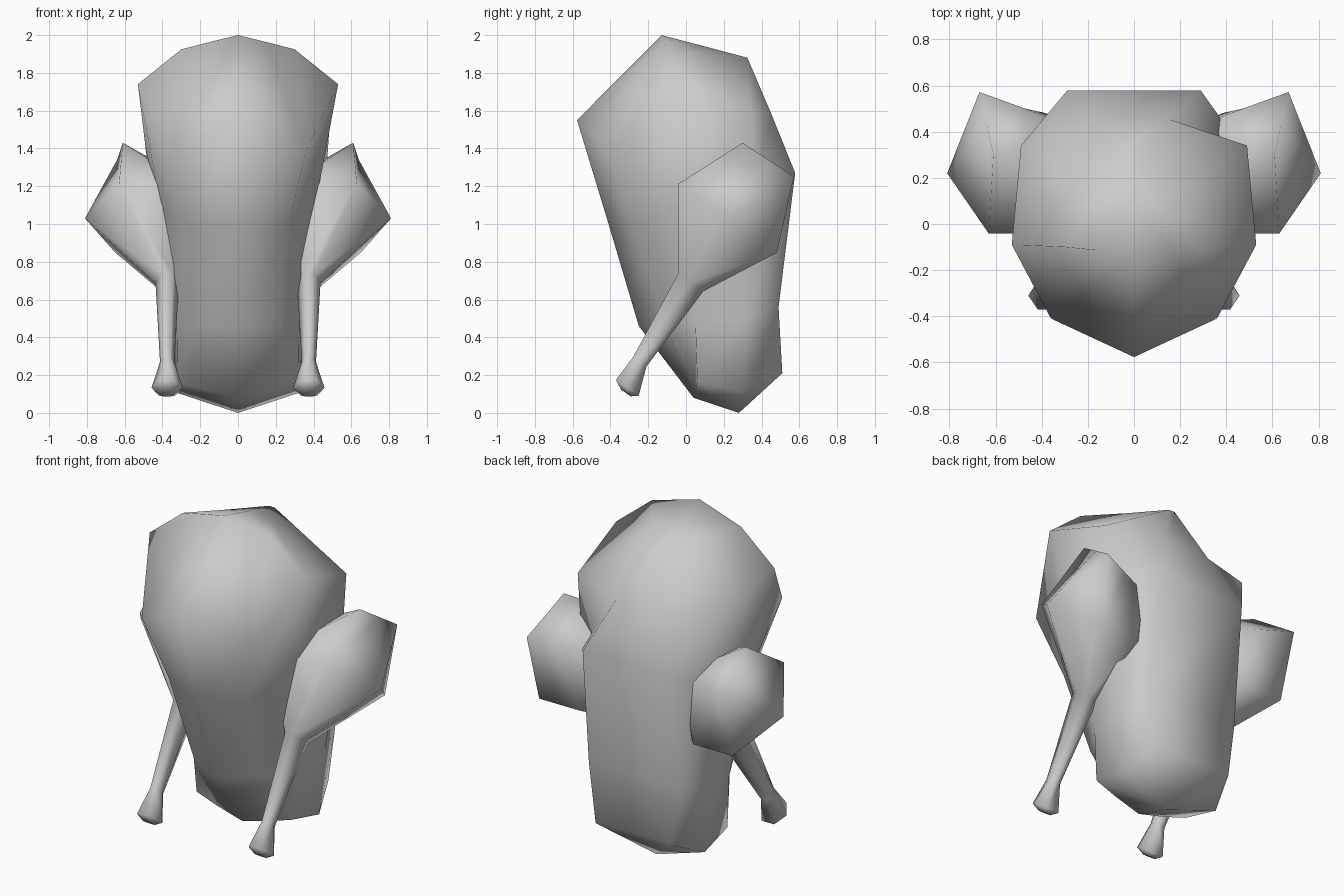
import bpy, math
from mathutils import Vector

if "Cube" in bpy.data.objects:
    bpy.data.objects.remove(bpy.data.objects["Cube"])


def loft(name, rings, start=None, end=None):
    """Skin closed rings of points; close ends with a pole point or a flat cap."""
    n = len(rings[0])
    verts = [p for r in rings for p in r]
    faces = []
    for i in range(len(rings) - 1):
        for j in range(n):
            k = (j + 1) % n
            faces.append((i*n + j, i*n + k, (i+1)*n + k, (i+1)*n + j))
    for pole, base in ((start, 0), (end, (len(rings) - 1) * n)):
        loop = [base + j for j in range(n)]
        if pole is None:
            faces.append(loop)
        else:
            verts.append(pole)
            faces += [(loop[j], loop[(j+1) % n], len(verts) - 1) for j in range(n)]
    mesh = bpy.data.meshes.new(name)
    mesh.from_pydata(verts, [], faces)
    ob = bpy.data.objects.new(name, mesh)
    bpy.context.collection.objects.link(ob)
    bpy.ops.object.select_all(action='DESELECT')
    ob.select_set(True)
    bpy.context.view_layer.objects.active = ob
    bpy.ops.object.mode_set(mode='EDIT')
    bpy.ops.mesh.select_all(action='SELECT')
    bpy.ops.mesh.normals_make_consistent(inside=False)
    bpy.ops.object.mode_set(mode='OBJECT')
    bpy.ops.object.shade_smooth()
    return ob


# Body: half sections (front centre, front side, side, back side, back)
half_rings = [
    [(0, .04, .08), (.17, .05, .12), (.32, .06, .165), (.335, .30, .11), (.25, .51, .21)],
    [(0, -.25, .46), (.22, -.11, .46), (.325, .05, .47), (.36, .32, .50), (.31, .49, .56)],
    [(0, -.41, 1.0), (.27, -.28, 1.0), (.41, -.02, 1.10), (.46, .34, 1.16), (.29, .578, 1.27)],
    [(0, -.577, 1.55), (.36, -.41, 1.39), (.53, -.09, 1.74), (.49, .34, 1.60), (.15, .455, 1.575)],
    [(0, -.13, 2.0), (.15, -.115, 1.963), (.30, -.10, 1.925), (.15, .115, 1.903), (.02, .325, 1.88)],
]
body_rings = [h + [(-x, y, z) for x, y, z in reversed(h[1:])] for h in half_rings]
loft("roast_body", body_rings, start=(0, .28, .0), end=(0, .10, 1.94))

# Drumsticks: hexagonal sections (centre, x radius, cross radius)
sections = [
    ((.375, -.318, .105), .04, .035),
    ((.375, -.311, .132), .083, .085),
    ((.375, -.245, .270), .038, .05),
    ((.375, .025, .690), .062, .094),
    ((.45, .22, 1.03), .36, .368),
]
across = Vector((0, .82, -.57))
# Triangular cap at the thick end: top, back and inner corners
top, back, inner = Vector((.61, .30, 1.43)), Vector((.67, .572, 1.25)), Vector((.28, .43, 1.20))
cap = [(top + back) / 2, back, (back + inner) / 2, inner, Vector((.45, .36, 1.34)), top]
for side, label in ((1, "right"), (-1, "left")):
    rings = []
    for c, rx, rc in sections:
        rings.append([Vector(c) + Vector((rx * math.cos(a), 0, 0)) + across * rc * math.sin(a)
                      for a in (i * math.pi / 3 for i in range(6))])
    # the lower back of the meat is narrower on the inside
    rings[4][1].x, rings[4][2].x = .65, .385
    rings.append(cap)
    loft(label + "_drumstick", [[(p.x * side, p.y, p.z) for p in r] for r in rings])
